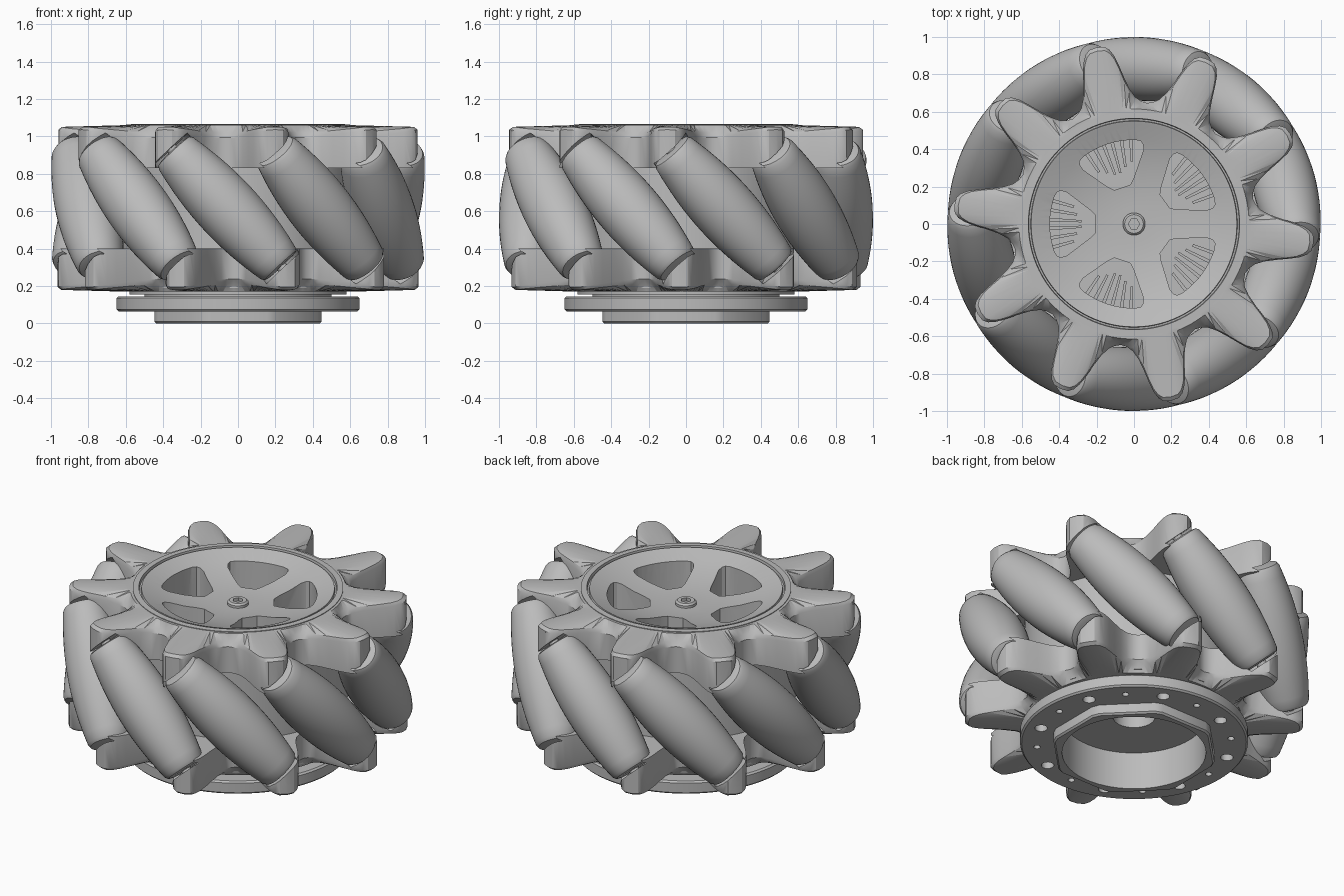
import bpy, bmesh, math
from mathutils import Matrix, Vector

if "Cube" in bpy.data.objects:
    bpy.data.objects.remove(bpy.data.objects["Cube"])

N, ZC, RC, TILT, T0 = 10, 0.615, 0.83, math.radians(43), -94
grey = bpy.data.materials.new("light_grey")
grey.diffuse_color = (0.5, 0.5, 0.5, 1)
grey.use_nodes = True
grey.node_tree.nodes["Principled BSDF"].inputs["Base Color"].default_value = grey.diffuse_color


def finish(name, bm, angle=30):
    bmesh.ops.recalc_face_normals(bm, faces=bm.faces)
    me = bpy.data.meshes.new(name)
    bm.to_mesh(me)
    bm.free()
    me.materials.append(grey)
    ob = bpy.data.objects.new(name, me)
    bpy.context.collection.objects.link(ob)
    smooth(ob, angle)
    return ob


def smooth(ob, angle=30):
    bpy.ops.object.select_all(action='DESELECT')
    bpy.context.view_layer.objects.active = ob
    ob.select_set(True)
    bpy.ops.object.shade_smooth_by_angle(angle=math.radians(angle))


def lathe(bm, profile, seg=48, mat=Matrix()):
    """Solid of revolution; profile ends are capped."""
    rings = [[bm.verts.new(mat @ Vector((r * math.cos(a), r * math.sin(a), z)))
              for a in (2 * math.pi * i / seg for i in range(seg))] for r, z in profile]
    for a, b in zip(rings, rings[1:]):
        for i in range(seg):
            j = (i + 1) % seg
            bm.faces.new((a[i], a[j], b[j], b[i]))
    bm.faces.new(rings[0])
    bm.faces.new(rings[-1])


def prism(bm, pts, z0, z1):
    lo = [bm.verts.new((x, y, z0)) for x, y in pts]
    hi = [bm.verts.new((x, y, z1)) for x, y in pts]
    bm.faces.new(lo)
    bm.faces.new(hi)
    for i in range(len(pts)):
        j = (i + 1) % len(pts)
        bm.faces.new((lo[i], lo[j], hi[j], hi[i]))


def polar(r, deg):
    return (r * math.cos(math.radians(deg)), r * math.sin(math.radians(deg)))


def cut(ob, bm):
    cutter = finish("cutter", bm)
    cutter.hide_render = True
    m = ob.modifiers.new("cut", 'BOOLEAN')
    m.object, m.operation, m.solver = cutter, 'DIFFERENCE', 'EXACT'
    bpy.ops.object.select_all(action='DESELECT')
    bpy.context.view_layer.objects.active = ob
    ob.select_set(True)
    bpy.ops.object.modifier_apply(modifier=m.name)
    bpy.data.objects.remove(cutter)
    smooth(ob)


# Barrel rollers: profile follows the round envelope of the wheel
L = 0.40
barrel = [(1 - math.hypot(RC, t * math.sin(TILT)), t) for t in (L * (i / 8 - 1) for i in range(17))]
E = barrel[0][0]
barrel = [(E - .04, -L - .025), (E - .012, -L - .018)] + barrel + [(E - .012, L + .018), (E - .04, L + .025)]


def roller_matrix(k):
    a = math.radians(T0 + 360 / N * k)
    return (Matrix.Translation((0, 0, ZC)) @ Matrix.Rotation(a, 4, 'Z')
            @ Matrix.Translation((RC, 0, 0)) @ Matrix.Rotation(TILT, 4, 'X'))


for k in range(N):
    bm = bmesh.new()
    lathe(bm, barrel, 40)
    lathe(bm, [(0.03, -0.46), (0.03, 0.46)], 16)
    roller = finish("roller_%d" % k, bm, 40)
    roller.matrix_world = roller_matrix(k)

# Lobed side plates: ridged lobes with sloping flanks (angle, radius, drop)
half = [(0, .965, .012), (2.5, .96, .014), (4, .94, .02), (5.3, .905, .026), (6.5, .855, .032), (8, .79, .04),
        (10, .725, .047), (12.5, .68, .052), (15, .66, .055), (18, .65, .055)]
lobe = [(-d, r, h) for d, r, h in reversed(half[1:-1])] + half
for name, z0, z1, off, s in (("top_plate", .83, 1.06, -20, 1), ("bottom_plate", .40, .17, 20, -1)):
    bm = bmesh.new()
    cols = []
    for k in range(N):
        for d, r, h in lobe:
            a = T0 + off + 36 * k + d
            sec = [(.59, z0), (.59, z1), (.615, z1), (r - .02, z1 - s * h * .75), (r, z1 - s * (h + .012)), (r, z0)]
            cols.append([bm.verts.new((*polar(q, a), z)) for q, z in sec])
    for i, a in enumerate(cols):
        b = cols[(i + 1) % len(cols)]
        for j in range(len(a)):
            n = (j + 1) % len(a)
            bm.faces.new((a[j], b[j], b[n], a[n]))
    bmesh.ops.triangulate(bm, faces=bm.faces)
    plate = finish(name, bm)
    # scooped pockets for the rollers, open towards the outside
    bm = bmesh.new()
    pocket = [(.125, -L - .04), (.14, -L + .06), (.165, -.2), (.18, 0), (.165, .2), (.14, L - .06), (.125, L + .04)]
    for k in range(N):
        lathe(bm, pocket, 40, roller_matrix(k) @ Matrix.Translation((.07, 0, 0)) @ Matrix.Diagonal((1.45, 1, 1, 1)))
    cut(plate, bm)

# Hub drum with dished face
bm = bmesh.new()
lathe(bm, [(.5, .14), (.5, .155), (.58, .155), (.58, .18), (.625, .19), (.625, 1.03), (.60, 1.035), (.60, 1.064),
           (.565, 1.065), (.562, 1.045), (.553, 1.045), (.55, 1.06), (.535, 1.055), (.45, 1.02),
           (.32, .985), (.2, .966), (.1, .96), (.02, .96)], 96)
hub = finish("hub", bm)

# Five spoke windows and the stepped rear bore
bm = bmesh.new()
for k in range(5):
    c = math.radians(36 + 72 * k)
    arc = [polar(.45, d) for d in (-19, -15, -10, -5, 0, 5, 10, 15, 19)]
    side = [(.205, .045), (.235, .075), (.36, .17), (.39, .178), (.41, .172)]
    pts = [(x, -y) for x, y in side] + arc + side[::-1]
    pts = [(x * math.cos(c) - y * math.sin(c), x * math.sin(c) + y * math.cos(c)) for x, y in pts]
    prism(bm, pts, .78, 1.2)
lathe(bm, [(.41, -.1), (.41, .235), (.12, .235), (.12, .42)], 64)
cut(hub, bm)

# Fan ribs on the window floors
bm = bmesh.new()
for k in range(5):
    for d in (-16, -9.5, -3, 3, 9.5, 16):
        a = 36 + 72 * k + d
        r0 = .27 + abs(d) * .004
        prism(bm, [polar(r0, a - 1.2), polar(.46, a - 1.2), polar(.46, a + 1.2), polar(r0, a + 1.2)], .77, .83)
finish("window_ribs", bm)

# Mounting flange with bolt holes
bm = bmesh.new()
lathe(bm, [(.47, .065), (.64, .065), (.65, .075), (.65, .135), (.64, .145), (.47, .145)], 96)
flange = finish("mounting_flange", bm)
bm = bmesh.new()
for k in range(8):
    for r, d in ((.036, 22.5), (.019, 0)):
        lathe(bm, [(r, -.1), (r, .12)], 20, Matrix.Translation((*polar(.555, 45 * k + d), 0)))
lathe(bm, [(.41, -.1), (.41, .3)], 64)
cut(flange, bm)

# Octagonal collar around the bore
bm = bmesh.new()
prism(bm, [polar(.474, 22.5 + 45 * k + d) for k in range(8) for d in (-3, 3)], 0, .07)
low = [e for e in bm.edges if all(v.co.z < .001 for v in e.verts)]
bmesh.ops.bevel(bm, geom=low, offset=.01, segments=1, affect='EDGES')
collar = finish("collar", bm)
bm = bmesh.new()
lathe(bm, [(.41, -.1), (.41, .3)], 64)
cut(collar, bm)

# Centre screw with hex socket
bm = bmesh.new()
lathe(bm, [(.06, .95), (.06, .975), (.05, .985), (.02, .985)], 32)
screw = finish("centre_screw", bm)
bm = bmesh.new()
lathe(bm, [(.03, .965), (.03, 1.1)], 6)
cut(screw, bm)
